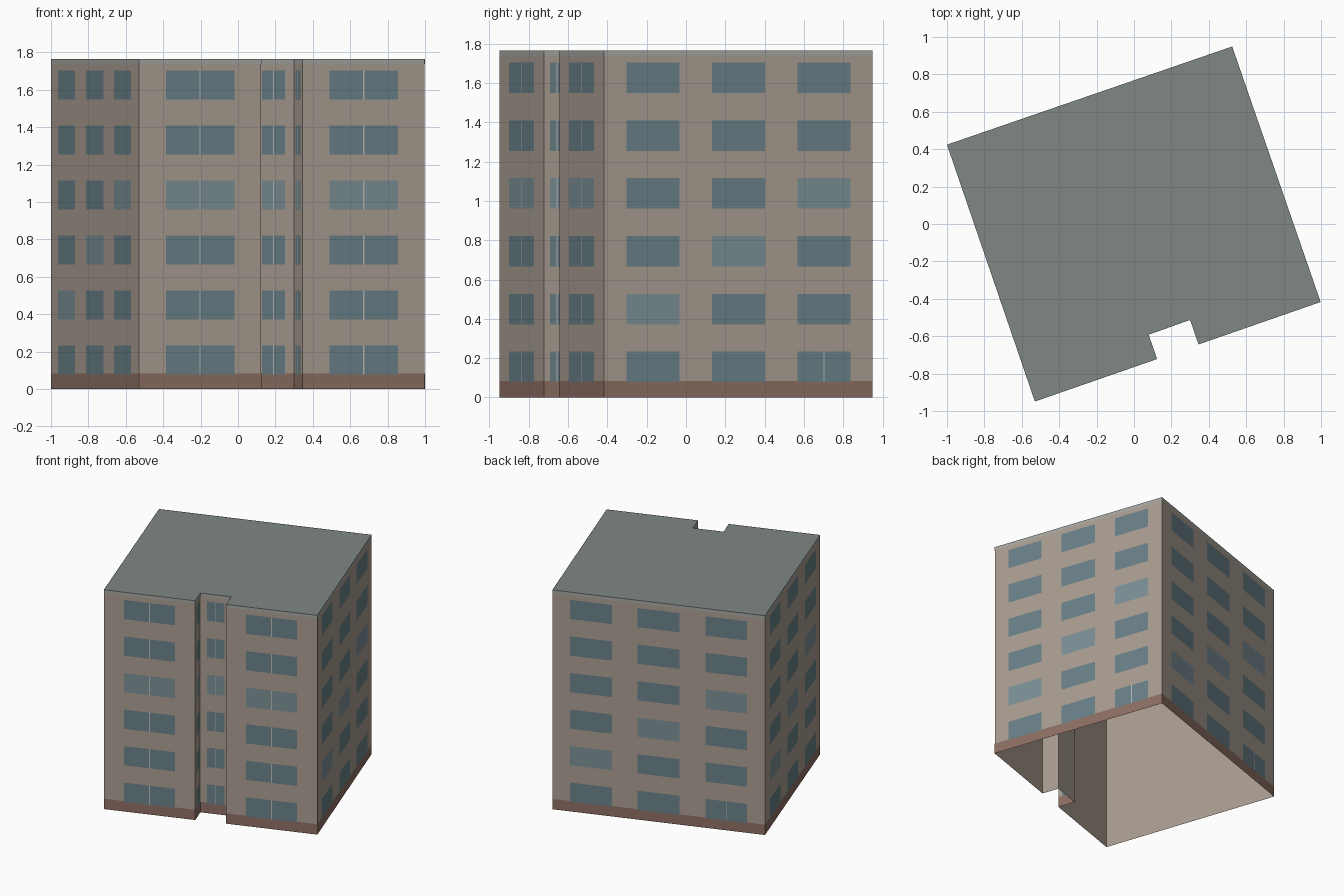
import bpy
from mathutils import Vector

if "Cube" in bpy.data.objects:
    bpy.data.objects.remove(bpy.data.objects["Cube"])

H = 1.765          # total height
FLOORS = 6
STEP = H / FLOORS
BASE = 0.083       # plinth height
FASCIA = 0.026     # roof edge height

# Footprint, counter-clockwise, starting at the front left corner
plan = [Vector(p) for p in [(-0.53, -0.949), (0.124, -0.722), (0.078, -0.592), (0.3, -0.513),
                            (0.345, -0.644), (0.998, -0.417), (0.525, 0.949), (-1.0, 0.424)]]
walls = list(zip(plan, plan[1:] + plan[:1]))
RIGHT, BACK, LEFT = 5, 6, 7


def material(name, rgb):
    m = bpy.data.materials.new(name)
    m.diffuse_color = (*rgb, 1)
    m.use_nodes = True
    m.node_tree.nodes["Principled BSDF"].inputs["Base Color"].default_value = m.diffuse_color
    return m


def panel(wall, u0, u1, z0, z1, out=0.0):
    """Upright rectangle on a wall, between fractions u0 and u1 of its length."""
    a, b = wall
    d = b - a
    n = Vector((d.y, -d.x)).normalized() * out
    p, q = a + d * u0 + n, a + d * u1 + n
    return [(*p, z0), (*q, z0), (*q, z1), (*p, z1)]


def add_object(name, faces, mat):
    verts, polys = [], []
    for f in faces:
        polys.append(range(len(verts), len(verts) + len(f)))
        verts += f
    me = bpy.data.meshes.new(name)
    me.from_pydata(verts, [], [tuple(p) for p in polys])
    me.materials.append(mat)
    ob = bpy.data.objects.new(name, me)
    bpy.context.collection.objects.link(ob)
    return ob


facade = material("facade", (0.40, 0.34, 0.285))
brick = material("plinth", (0.27, 0.16, 0.125))
slate = material("roof", (0.215, 0.245, 0.23))
trim = material("roof_trim", (0.38, 0.38, 0.36))
glass = material("glass", (0.145, 0.22, 0.25))
pale_glass = material("pale_glass", (0.20, 0.28, 0.31))
frame = material("window_frame", (0.5, 0.5, 0.47))

# Shell: open-bottomed walls, flat roof, plinth band and roof edge band
add_object("walls", [panel(w, 0, 1, 0, H) for w in walls], facade)
add_object("roof", [[(*p, H) for p in plan]], slate)
add_object("plinth", [panel(w, 0, 1, 0, BASE, 0.001) for w in walls], brick)
add_object("roof_edge", [panel(w, 0, 1, H - FASCIA, H, 0.001) for w in walls], trim)

# Windows: three per floor on the long walls, one paired window elsewhere
plain, pale, mullions = [], [], []
for i, w in enumerate(walls):
    long_wall = i in (RIGHT, BACK, LEFT)
    bays = [(0.083, 0.28), (0.401, 0.599), (0.72, 0.917)] if long_wall else [(0.22, 0.78)]
    length = (w[1] - w[0]).length
    for row in range(FLOORS):
        z0 = row * STEP + 0.078
        z1 = z0 + 0.155
        for col, (u0, u1) in enumerate(bays):
            is_pale = row == (col + 1 if long_wall else 3)
            (pale if is_pale else plain).append(panel(w, u0, u1, z0, z1, 0.002))
            # Thin centre mullion on paired windows and the two entrances
            if not long_wall or (row == 0 and col == 2 and i != LEFT):
                c, h = (u0 + u1) / 2, 0.003 / length
                mullions.append(panel(w, c - h, c + h, z0, z1, 0.003))

add_object("windows", plain, glass)
add_object("pale_windows", pale, pale_glass)
add_object("mullions", mullions, frame)
